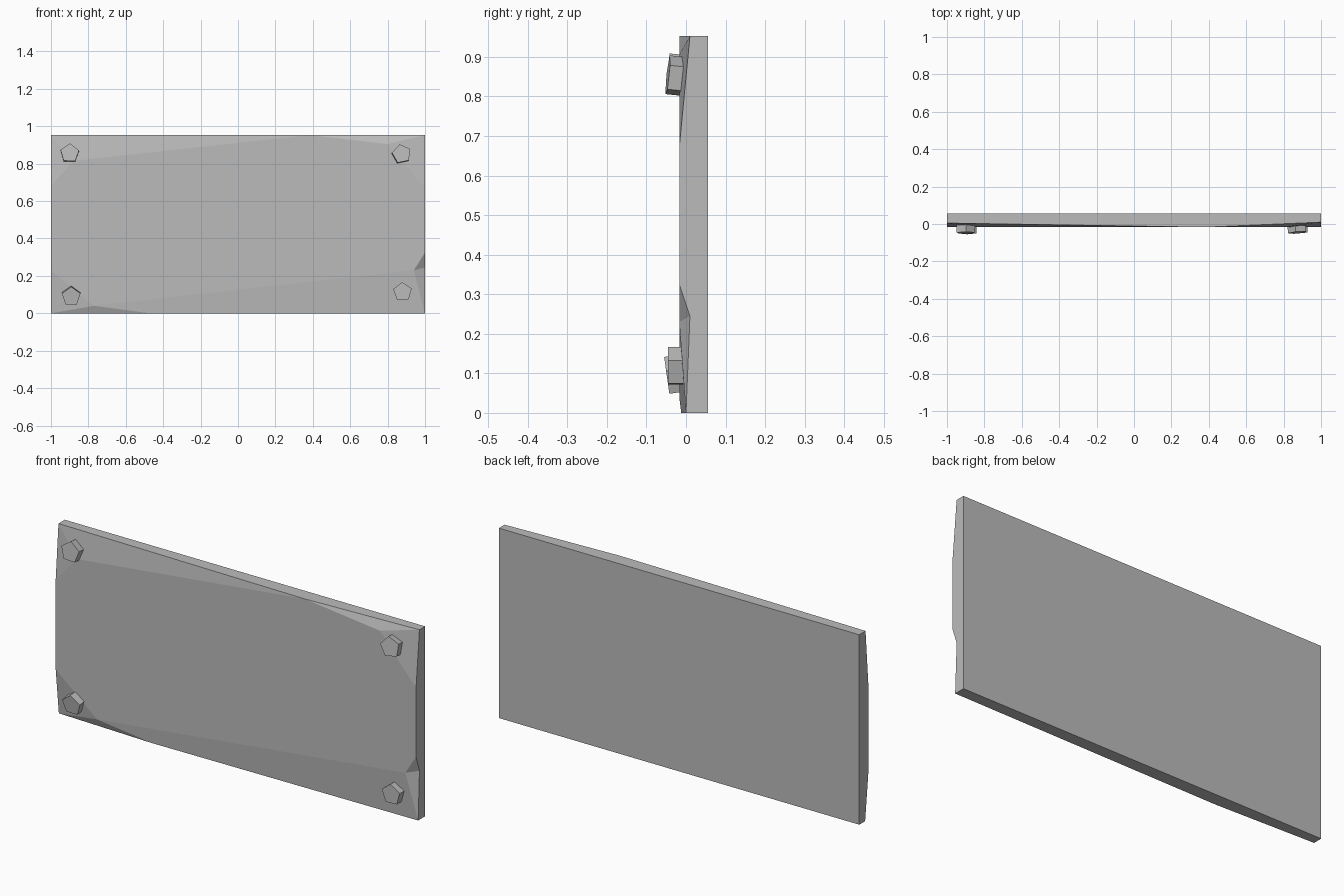
import bpy, bmesh
from math import radians, cos, sin, tau
from mathutils import Matrix, Vector

cube = bpy.data.objects.get("Cube")
if cube:
    bpy.data.objects.remove(cube)

mat = bpy.data.materials.new("worn grey metal")
mat.use_nodes = True
GREY = (0.5, 0.5, 0.5, 1)
mat.diffuse_color = GREY
mat.node_tree.nodes["Principled BSDF"].inputs["Base Color"].default_value = GREY


def finish(bm, name):
    bmesh.ops.recalc_face_normals(bm, faces=bm.faces)
    mesh = bpy.data.meshes.new(name)
    bm.to_mesh(mesh)
    bm.free()
    mesh.materials.append(mat)
    obj = bpy.data.objects.new(name, mesh)
    bpy.context.collection.objects.link(obj)
    return obj


# Plate: flat front with hammered-back corners and a chipped edge
FRONT, BACK, TOP = -0.017, 0.055, 0.953
points = {
    # front rim, counter-clockwise from the lower left corner
    "A": (-1, 0.008, 0), "B": (-0.47, -0.012, 0), "C": (1, 0, 0),
    "D": (1, 0.01, 0.245), "E": (1, FRONT, 0.325), "F": (1, FRONT, 0.67),
    "G": (1, 0.01, TOP), "H": (0.38, FRONT, TOP), "I": (-1, 0.005, TOP),
    "J": (-1, FRONT, 0.68), "K": (-1, FRONT, 0.23),
    # inner corners of the flat front
    "p": (-0.77, FRONT, 0.04), "q": (0.94, FRONT, 0.23),
    "r": (0.8, FRONT, 0.905), "s": (-0.88, FRONT, 0.815),
    # back corners
    "w": (-1, BACK, 0), "x": (1, BACK, 0), "y": (1, BACK, TOP), "z": (-1, BACK, TOP),
}
faces = ["pqEFrHsJK", "pAB", "pBCq", "qCD", "qDE", "FGr", "rGH", "HIs", "sIJ", "KAp",
         "wxCBA", "xyGFEDC", "yzIHG", "zwAKJI", "wzyx"]
bm = bmesh.new()
verts = {k: bm.verts.new(co) for k, co in points.items()}
for f in faces:
    bm.faces.new([verts[k] for k in f])
finish(bm, "plate")


# Five-sided bolt heads, each slightly tilted
def bolt(name, x, z, spin, front, tilt_x=0, tilt_z=0):
    bm = bmesh.new()
    depth = 0.042
    rings = [[bm.verts.new((0.052 * cos(radians(spin) + tau * i / 5), y,
                            0.052 * sin(radians(spin) + tau * i / 5)))
              for i in range(5)] for y in (0, depth)]
    for ring in rings:
        bm.faces.new(ring)
    for i in range(5):
        j = (i + 1) % 5
        bm.faces.new((rings[0][i], rings[0][j], rings[1][j], rings[1][i]))
    obj = finish(bm, name)
    obj.matrix_world = (Matrix.Translation(Vector((x, front, z)))
                        @ Matrix.Rotation(radians(tilt_x), 4, "X")
                        @ Matrix.Rotation(radians(tilt_z), 4, "Z"))


bolt("upper_right_bolt", -0.9, 0.857, 16, -0.047, -6)
bolt("upper_left_bolt", 0.875, 0.853, 30, -0.046, -6, 4)
bolt("lower_right_bolt", -0.892, 0.09, 18, -0.048, 8)
bolt("lower_left_bolt", 0.88, 0.115, 20, -0.045)
